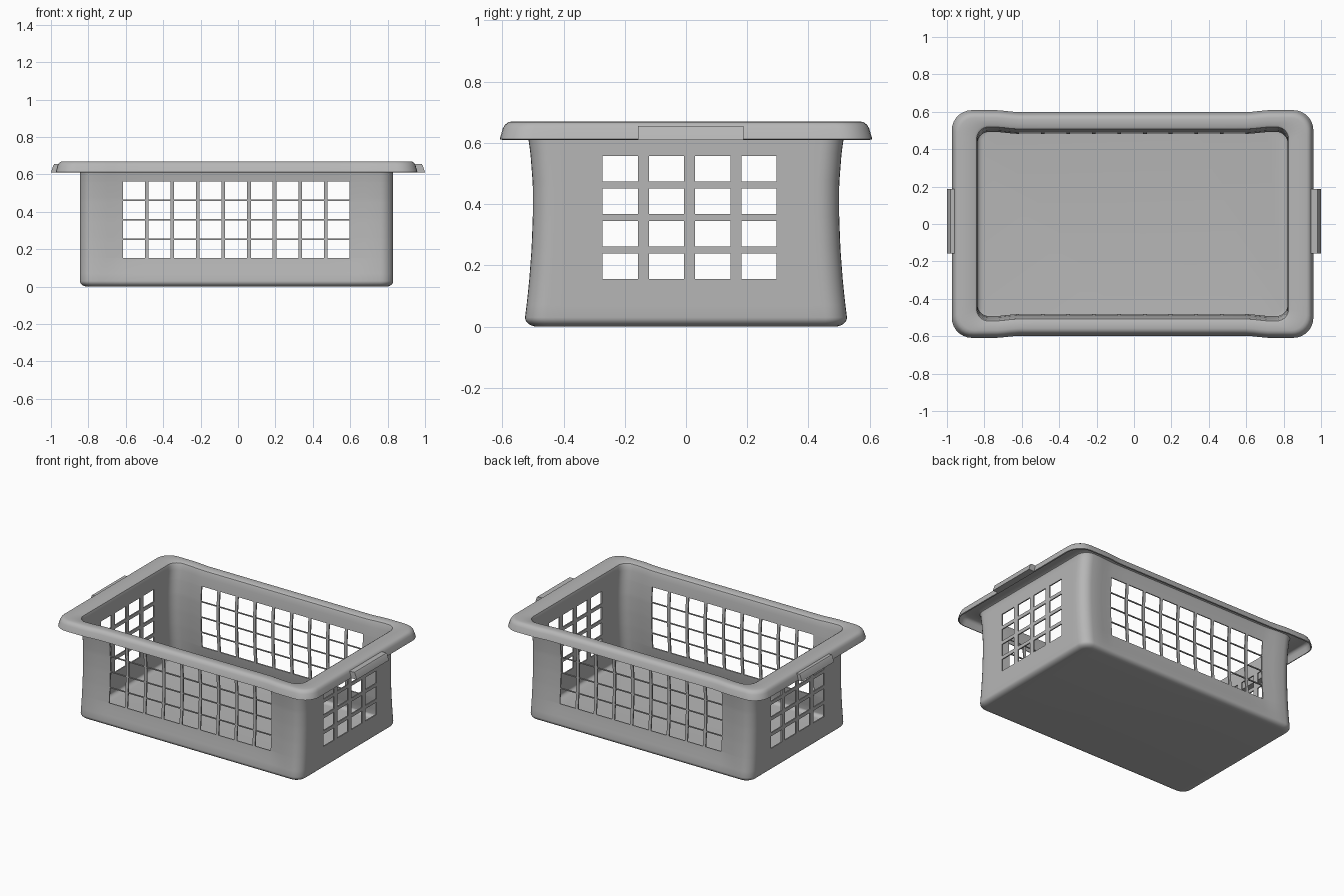
import bpy, bmesh, math

if "Cube" in bpy.data.objects:
    bpy.data.objects.remove(bpy.data.objects["Cube"])

CX = -0.0075          # basket body sits slightly off centre
T = 0.008             # plastic thickness

grey = bpy.data.materials.new("grey_plastic")
grey.diffuse_color = (0.47, 0.47, 0.47, 1)
grey.use_nodes = True
grey.node_tree.nodes["Principled BSDF"].inputs["Base Color"].default_value = grey.diffuse_color


def spans(start, pitch, width, count):
    return [(start + i * pitch, start + i * pitch + width) for i in range(count)]


# Openings: columns and rows for the long walls and for the end walls
long_cols = spans(-0.615, 0.1367, 0.117, 9)
long_rows = spans(0.152, 0.1045, 0.098, 4)
end_cols = spans(-0.272, 0.151, 0.115, 4)
end_rows = spans(0.155, 0.1065, 0.083, 4)


def flat(pairs):
    return [v for p in pairs for v in p]


def inside(v, pairs):
    return any(a < v < b for a, b in pairs)


xs = sorted(flat(long_cols) + [-0.73, -0.70, -0.66, 0.64, 0.68, 0.715])
ys = sorted(flat(end_cols) + [-0.4, 0.4])


def smoothstep(t):
    t = max(0.0, min(1.0, t))
    return t * t * (3 - 2 * t)


def ring(z, hx, hy, r, seg=7):
    """Rounded rectangle whose long sides bow in slightly between the corners."""
    def bow(x):
        return 0.011 * smoothstep((0.74 - abs(x - CX)) / 0.14) * min(1, z / 0.15)

    def arc(sx, sy, a0):
        return [(CX + sx * (hx - r) + r * math.cos(a0 + math.pi / 2 * i / seg),
                 sy * (hy - r) + r * math.sin(a0 + math.pi / 2 * i / seg), z)
                for i in range(seg + 1)]

    q = math.pi / 2
    pts = [(x, -hy + bow(x), z) for x in xs] + arc(1, -1, -q)
    pts += [(CX + hx, y, z) for y in ys] + arc(1, 1, 0)
    pts += [(x, hy - bow(x), z) for x in reversed(xs)] + arc(-1, 1, q)
    pts += [(CX - hx, y, z) for y in reversed(ys)] + arc(-1, -1, 2 * q)
    return pts


def wall_half_depth(z):
    return 0.50 + (0.17 if z < 0.42 else 0.4) * (z - 0.42) ** 2


def finish(ob, angle=35):
    ob.data.materials.append(grey)
    bpy.ops.object.select_all(action='DESELECT')
    ob.select_set(True)
    bpy.context.view_layer.objects.active = ob
    for m in list(ob.modifiers):
        bpy.ops.object.modifier_apply(modifier=m.name)
    bpy.ops.object.shade_smooth_by_angle(angle=math.radians(angle))


def make_object(name, bm):
    me = bpy.data.meshes.new(name)
    bm.to_mesh(me)
    bm.free()
    ob = bpy.data.objects.new(name, me)
    bpy.context.collection.objects.link(ob)
    return ob


# Basket: floor, rounded bottom edge, waisted walls, rim and skirt as one sheet
sections = []
for i in range(6):
    a = math.pi / 2 * i / 6
    sections.append((0.03 * (1 - math.cos(a)), 0.7975 + 0.04 * math.sin(a),
                     0.486 + 0.04 * math.sin(a), 0.04 + 0.03 * math.sin(a)))
for z in sorted(flat(long_rows) + flat(end_rows) + [0.03, 0.07, 0.11, 0.59, 0.62, 0.648]):
    sections.append((z, 0.8375, wall_half_depth(z), 0.07))
sections += [
    (0.658, 0.841, 0.525, 0.072), (0.662, 0.848, 0.532, 0.075),
    (0.662, 0.928, 0.568, 0.085), (0.660, 0.938, 0.577, 0.09),
    (0.654, 0.945, 0.585, 0.093), (0.644, 0.950, 0.591, 0.095),
    (0.610, 0.959, 0.601, 0.10),
]

bm = bmesh.new()
rings = [[bm.verts.new(p) for p in ring(*s)] for s in sections]
bm.faces.new(list(reversed(rings[0])))
n = len(rings[0])
for low, high in zip(rings, rings[1:]):
    for i in range(n):
        j = (i + 1) % n
        quad = (low[i], low[j], high[j], high[i])
        c = sum((v.co for v in quad), quad[0].co * 0) / 4
        on_end = abs(c.x - CX) > 0.83 and abs(c.y) < 0.4
        on_long = abs(c.y) > 0.45 and abs(c.x) < 0.7
        if c.z < 0.6 and on_end and inside(c.y, end_cols) and inside(c.z, end_rows):
            continue
        if c.z < 0.6 and on_long and inside(c.x, long_cols) and inside(c.z, long_rows):
            continue
        bm.faces.new(quad)
loose = [v for v in bm.verts if not v.link_faces]
bmesh.ops.delete(bm, geom=loose, context='VERTS')
basket = make_object("basket", bm)
solid = basket.modifiers.new("thickness", 'SOLIDIFY')
solid.thickness = T
solid.offset = -1
solid.use_even_offset = True
finish(basket)

# Handle lips on both ends of the rim
for side, name in ((1, "handle_right"), (-1, "handle_left")):
    profile = [(0.952, 0.61), (1.0, 0.61), (0.988, 0.648), (0.982, 0.655), (0.943, 0.655)]
    bm = bmesh.new()
    near = [bm.verts.new((side * x, -0.157, z)) for x, z in profile]
    far = [bm.verts.new((side * x, 0.188, z)) for x, z in profile]
    bm.faces.new(near)
    bm.faces.new(far)
    for i in range(len(profile)):
        j = (i + 1) % len(profile)
        bm.faces.new((near[i], near[j], far[j], far[i]))
    bmesh.ops.recalc_face_normals(bm, faces=bm.faces)
    finish(make_object(name, bm), 25)
